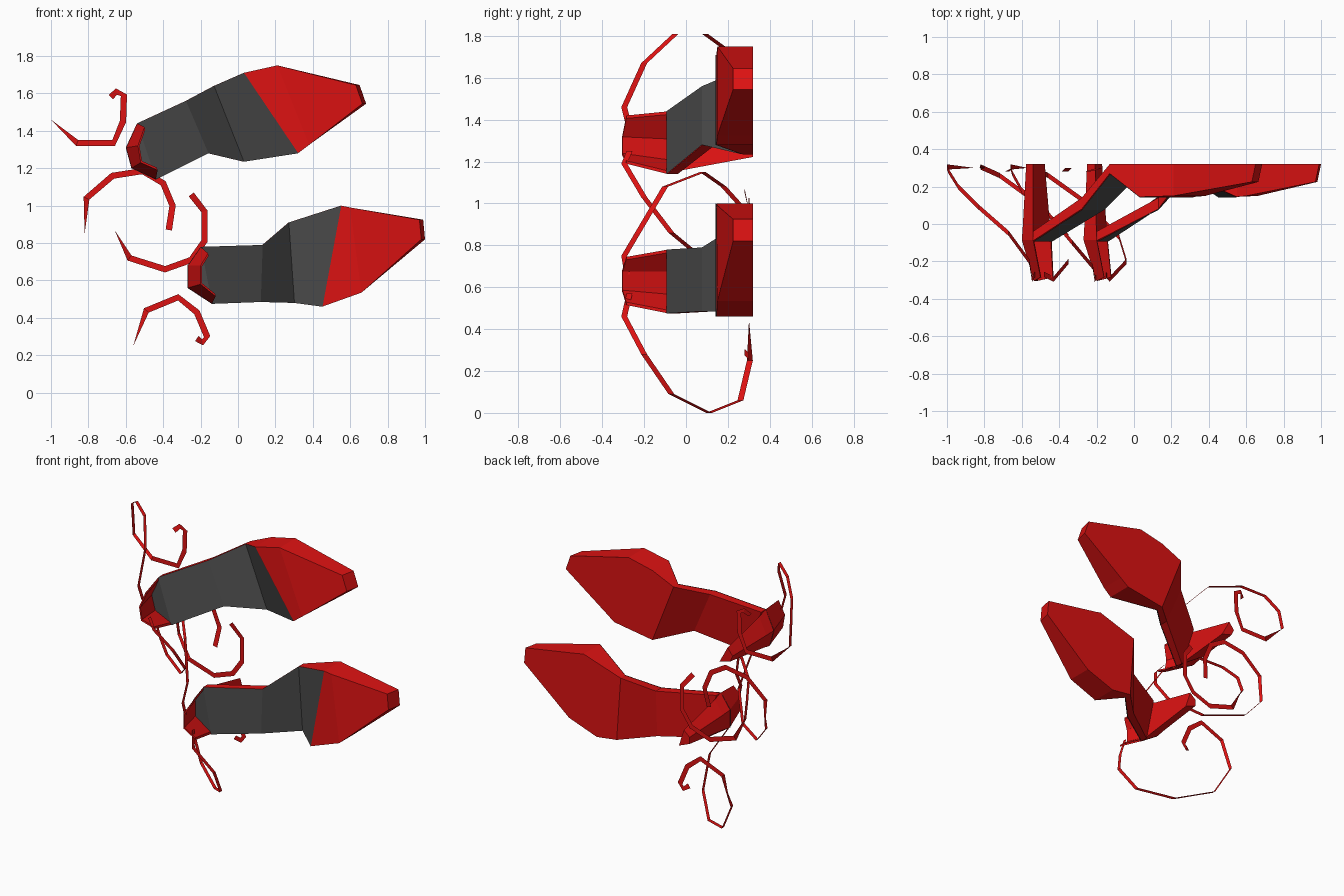
import bpy, bmesh
from mathutils import Vector

if "Cube" in bpy.data.objects:
    bpy.data.objects.remove(bpy.data.objects["Cube"])

GROUND = 0.32      # the shoes stand on the plane y = 0.32, their "up" is -y


def material(name, color):
    m = bpy.data.materials.new(name)
    m.diffuse_color = color
    m.use_nodes = True
    m.node_tree.nodes["Principled BSDF"].inputs["Base Color"].default_value = m.diffuse_color
    return m


RED = material("red", (0.72, 0.006, 0.006, 1))
DARK = material("dark_grey", (0.07, 0.07, 0.07, 1))


def make(name, verts, faces, mat, solid=True):
    me = bpy.data.meshes.new(name)
    me.from_pydata([tuple(v) for v in verts], [], faces)
    bm = bmesh.new()
    bm.from_mesh(me)
    if solid:
        bmesh.ops.recalc_face_normals(bm, faces=bm.faces)
    bm.to_mesh(me)
    bm.free()
    me.materials.append(mat)
    ob = bpy.data.objects.new(name, me)
    bpy.context.collection.objects.link(ob)
    return ob


def loft(name, rings, mat, caps=True):
    n = len(rings[0])
    verts = [v for r in rings for v in r]
    faces = []
    for i in range(len(rings) - 1):
        for j in range(n):
            k = (j + 1) % n
            faces.append((i * n + j, i * n + k, (i + 1) * n + k, (i + 1) * n + j))
    if caps:
        faces += [tuple(range(n)), tuple(range((len(rings) - 1) * n, len(rings) * n))]
    return make(name, verts, faces, mat)


def lerp(a, b, t):
    return a + (b - a) * t


# heights along the shoe: (top y, bottom y)
LEVELS = [(-0.09, -0.04), (0.08, 0.14), (0.27, GROUND),
          (0.145, GROUND), (0.15, GROUND), (0.225, GROUND)]


def shoe(side, stations, back, rim):
    """stations: (x, z) of both edges from heel to toe; back: rear heel corners; rim: top of counter"""
    # sole and vamp
    rings = []
    for (xa, za, xb, zb), (top, bot) in zip(stations, LEVELS):
        rings.append([Vector((xa, top, za)), Vector((xb, top, zb)),
                      Vector((xb, bot, zb)), Vector((xa, bot, za))])
    cx, cz = stations[0][0], stations[0][1]
    for v in rings[-1][2:]:
        v.x += 0.02
    loft(side + "_sole_and_vamp", rings, RED)

    # insole lining
    lift = Vector((0.002, -0.004, 0))
    (a, b), (c, d) = rings[0][:2], back
    verts = [v + lift for r in rings[:4] for v in r[:2]]
    verts += [Vector((p[0], LEVELS[0][0] - 0.004, p[1])) for p in back]
    make(side + "_insole", verts,
         [(0, 1, 3, 2), (2, 3, 5, 4), (4, 5, 7, 6), (0, 8, 9, 1)], DARK, False)

    # high heel
    seat = [(a.x, a.z), c, d, (b.x, b.z)]
    mx = sum(p[0] for p in seat) / 4
    mz = sum(p[1] for p in seat) / 4
    heel = []
    for y, sx, sz in ((-0.085, 1, 1), (-0.02, 0.92, 0.86), (GROUND, 0.62, 0.38)):
        heel.append([Vector((mx + (p[0] - mx) * sx, y, mz + (p[1] - mz) * sz)) for p in seat])
    loft(side + "_heel", heel, RED)

    # heel counter: a U-shaped wall open towards the toe
    low = [Vector((p[0], -0.085, p[1])) for p in seat]
    high = [Vector((p[0], y, p[1])) for p, y in zip(rim, (-0.285, -0.305, -0.305, -0.285))]
    mid_low = (low[0] + low[3]) / 2
    mid_high = (high[0] + high[3]) / 2
    inner_low = [lerp(v, mid_low, 0.1) for v in low]
    inner_high = [lerp(v, mid_high, 0.12) for v in high]
    loft(side + "_heel_counter",
         [[low[i], high[i], inner_high[i], inner_low[i]] for i in range(4)], RED)


shoe("upper",
     [(-0.54, 1.44, -0.44, 1.14), (-0.28, 1.56, -0.16, 1.28), (-0.13, 1.64, 0.03, 1.235),
      (0.03, 1.71, 0.32, 1.28), (0.21, 1.75, 0.38, 1.325), (0.63, 1.645, 0.665, 1.545)],
     [(-0.6, 1.31), (-0.57, 1.2)],
     [(-0.5, 1.42), (-0.535, 1.32), (-0.52, 1.23), (-0.43, 1.19)])
shoe("lower",
     [(-0.2, 0.78, -0.14, 0.475), (0.13, 0.79, 0.12, 0.485), (0.27, 0.91, 0.30, 0.48),
      (0.55, 1.0, 0.45, 0.46), (0.6, 0.99, 0.66, 0.535), (0.97, 0.925, 0.98, 0.82)],
     [(-0.27, 0.68), (-0.27, 0.56)],
     [(-0.16, 0.745), (-0.2, 0.68), (-0.2, 0.58), (-0.12, 0.515)])


def lace(name, air, hook):
    """flat ribbon: falls from the heel counter, then curls on the ground"""
    pts = [Vector(p) for p in air]
    wid = [Vector((0, 0.014, 0))] * len(air)
    flat = [Vector((x, 0.3, z)) for x, z in hook]
    flat[-1].y = 0.28
    chain = [pts[-1]] + flat
    for i in range(1, len(chain)):
        t = chain[min(i + 1, len(chain) - 1)] - chain[i - 1]
        wid.append(Vector((-t.z, 0, t.x)).normalized() * 0.017)
    pts += flat
    verts = []
    for p, w in zip(pts, wid):
        verts += [p - w, p + w]
    make(name, verts,
         [(2 * i, 2 * i + 1, 2 * i + 3, 2 * i + 2) for i in range(len(pts) - 1)], RED, False)


# four laces, two per shoe
lace("upper_shoe_lace_a",
     [(-0.53, -0.27, 1.36), (-0.545, -0.295, 1.46), (-0.56, -0.2, 1.67), (-0.67, -0.05, 1.81),
      (-0.83, 0.09, 1.81), (-0.94, 0.2, 1.73), (-0.99, 0.28, 1.6), (-1.0, 0.305, 1.46)],
     [(-0.86, 1.335), (-0.665, 1.335), (-0.615, 1.45), (-0.61, 1.59), (-0.65, 1.61), (-0.68, 1.58)])
lace("upper_shoe_lace_b",
     [(-0.48, -0.27, 1.25), (-0.43, -0.295, 1.19), (-0.35, -0.2, 1.03), (-0.35, -0.07, 0.86),
      (-0.5, 0.1, 0.72), (-0.72, 0.26, 0.73), (-0.82, 0.305, 0.85)],
     [(-0.81, 1.04), (-0.67, 1.16), (-0.51, 1.185), (-0.4, 1.12), (-0.35, 1.0), (-0.37, 0.87)])
lace("lower_shoe_lace_a",
     [(-0.2, -0.28, 0.66), (-0.21, -0.295, 0.75), (-0.22, -0.23, 0.86), (-0.33, -0.1, 1.08),
      (-0.48, 0.08, 1.15), (-0.6, 0.18, 1.08), (-0.65, 0.27, 0.98), (-0.66, 0.305, 0.87)],
     [(-0.58, 0.72), (-0.39, 0.66), (-0.25, 0.71), (-0.18, 0.81), (-0.18, 0.97), (-0.25, 1.06)])
lace("lower_shoe_lace_b",
     [(-0.15, -0.27, 0.57), (-0.13, -0.295, 0.46), (-0.04, -0.2, 0.28), (-0.08, -0.07, 0.09),
      (-0.25, 0.11, 0.0), (-0.46, 0.26, 0.06), (-0.56, 0.305, 0.25)],
     [(-0.49, 0.44), (-0.32, 0.51), (-0.22, 0.43), (-0.165, 0.3), (-0.19, 0.27), (-0.22, 0.29)])
